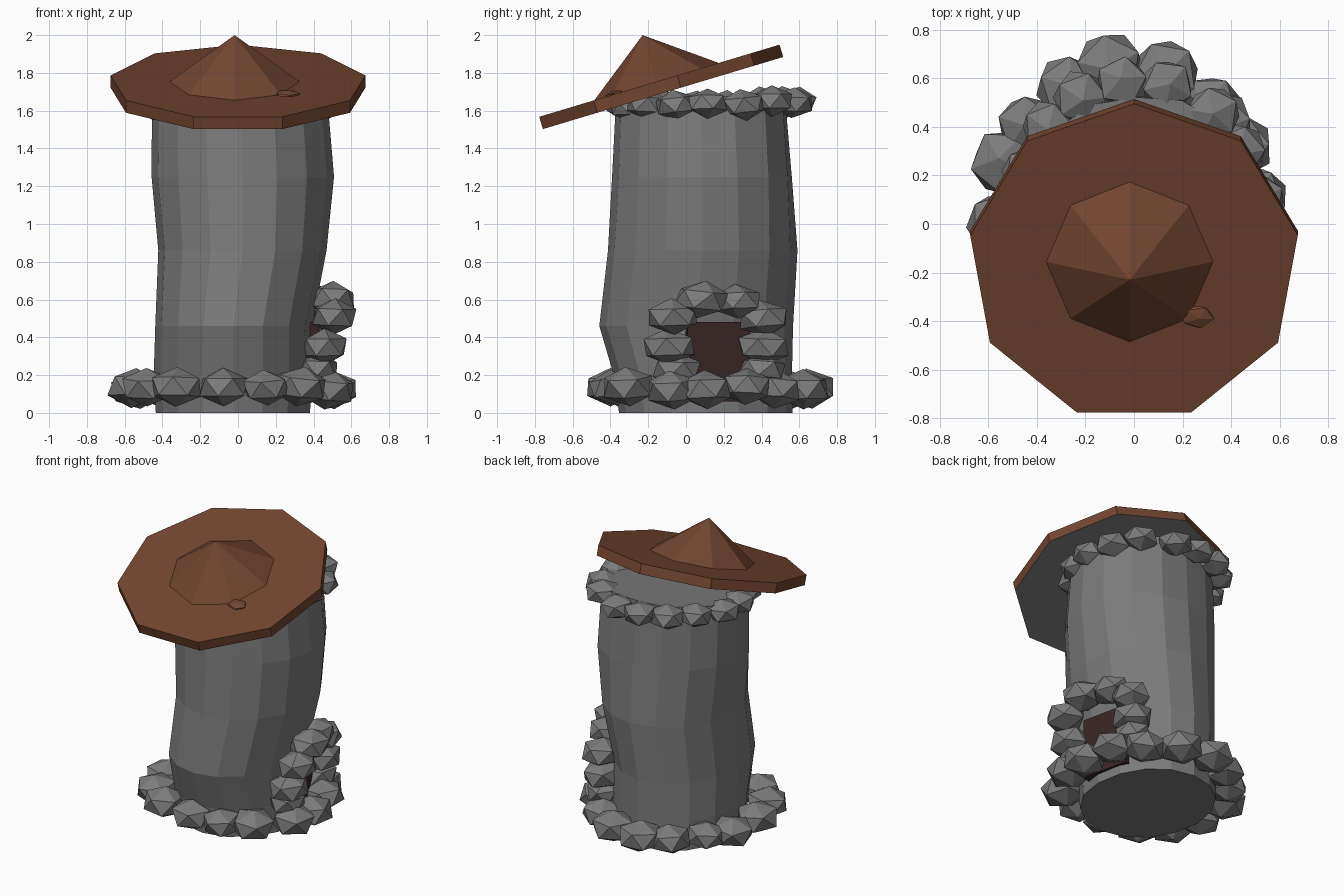
import bpy, bmesh, math, random
from mathutils import Matrix, Vector

if "Cube" in bpy.data.objects:
    bpy.data.objects.remove(bpy.data.objects["Cube"])

random.seed(4)

def material(name, rgb):
    m = bpy.data.materials.new(name)
    m.diffuse_color = (*rgb, 1)
    m.use_nodes = True
    m.node_tree.nodes["Principled BSDF"].inputs["Base Color"].default_value = m.diffuse_color
    return m

grey = material("stone_grey", (0.2, 0.2, 0.2))
brown = material("roof_brown", (0.17, 0.06, 0.03))
dark = material("door_brown", (0.04, 0.02, 0.018))

def finish(name, bm, *mats):
    bmesh.ops.recalc_face_normals(bm, faces=bm.faces)
    me = bpy.data.meshes.new(name)
    bm.to_mesh(me)
    bm.free()
    ob = bpy.data.objects.new(name, me)
    bpy.context.collection.objects.link(ob)
    for m in mats:
        me.materials.append(m)
    return ob

def stone(bm, pos, size):
    # squashed icosahedron, randomly turned and scaled
    s = random.uniform(0.93, 1.07)
    mat = (Matrix.Translation(pos)
           @ Matrix.Diagonal((size[0] * s, size[1] * s, size[2] * s, 1))
           @ Matrix.Rotation(random.uniform(0, 6.28), 4, 'Z')
           @ Matrix.Rotation(random.uniform(-0.2, 0.2), 4, 'X'))
    bmesh.ops.create_icosphere(bm, subdivisions=1, radius=1, matrix=mat)

def stone_ring(name, n, centre, radius, size, wave=0.0, slope=0.0):
    # wave pulls the rear diagonals in and pushes the front ones out; slope tips the ring
    bm = bmesh.new()
    for i in range(n):
        a = 2 * math.pi * (i + random.uniform(-0.12, 0.12)) / n
        if math.sin(a) >= 0:
            r = radius + wave * math.cos(4 * a)
        else:
            r = radius + wave - 2 * wave * math.sin(2 * a) ** 2 * -1
        y = math.sin(a) * r
        p = Vector((centre[0] + math.cos(a) * r, centre[1] + y,
                    centre[2] + y * slope + random.uniform(-0.01, 0.01)))
        stone(bm, p, size)
    finish(name, bm, grey)

# tower wall: slightly shifted irregular rings (z, centre x, centre y, radius x, radius y)
rings = [(0.0, -0.025, 0.105, 0.41, 0.465), (0.2, -0.025, 0.09, 0.42, 0.475),
         (0.46, -0.025, 0.05, 0.415, 0.515), (0.86, 0.025, 0.088, 0.45, 0.505),
         (1.25, 0.022, 0.085, 0.485, 0.475), (1.66, 0.01, 0.075, 0.47, 0.45)]
SIDES = 16
bm = bmesh.new()
loops = []
for k, (z, cx, cy, rx, ry) in enumerate(rings):
    loop = []
    for i in range(SIDES):
        a = 2 * math.pi * i / SIDES
        j = random.uniform(0.985, 1.005)
        if k >= 4:      # upper wall bulges towards the back right
            j += 0.06 * max(0, math.cos(2 * (a - math.pi / 4))) * (math.cos(a - math.pi / 4) > 0)
        y = cy + ry * j * math.sin(a)
        top = 0.07 * y if k == len(rings) - 1 else 0
        loop.append(bm.verts.new((cx + rx * j * math.cos(a), y, z + top)))
    loops.append(loop)
for lo, hi in zip(loops, loops[1:]):
    for i in range(SIDES):
        j = (i + 1) % SIDES
        bm.faces.new((lo[i], lo[j], hi[j], hi[i]))
bm.faces.new(loops[0][::-1])
bm.faces.new(loops[-1])
finish("tower_wall", bm, grey)

# rubble around the foot and below the roof
stone_ring("foot_stones", 15, (-0.03, 0.13, 0.13), 0.51, (0.14, 0.14, 0.1), wave=0.02)
stone_ring("rim_stones", 15, (0.01, 0.13, 1.635), 0.455, (0.115, 0.115, 0.08), slope=0.03)

# doorway on the right side, turned a little to the back
bm = bmesh.new()
bmesh.ops.create_cube(bm, size=1, matrix=Matrix.Translation((0.275, 0.15, 0.27))
                      @ Matrix.Rotation(math.radians(12), 4, 'Z')
                      @ Matrix.Diagonal((0.24, 0.34, 0.42, 1)))
finish("door", bm, dark)
bm = bmesh.new()
for x, y, z in [(0.42, -0.05, 0.23), (0.46, -0.09, 0.35), (0.51, -0.07, 0.51),
                (0.50, 0.08, 0.60), (0.42, 0.27, 0.59), (0.37, 0.41, 0.50),
                (0.36, 0.41, 0.35), (0.35, 0.40, 0.23)]:
    stone(bm, (x, y, z), (0.125, 0.145, 0.095))
finish("door_stones", bm, grey)

# tilted roof: nine-sided brim with a grey underside, eight-sided peak
tilt = Matrix.Translation((0, -0.151, 1.72)) @ Matrix.Rotation(math.radians(16.7), 4, 'X')
bm = bmesh.new()
bmesh.ops.create_cone(bm, cap_ends=True, segments=9, radius1=0.685, radius2=0.685, depth=0.068)
# one corner points to the back
v = bm.verts[:][0].co
bmesh.ops.rotate(bm, verts=bm.verts, matrix=Matrix.Rotation(math.pi / 2 - math.atan2(v.y, v.x), 3, 'Z'))
for f in bm.faces:
    if f.calc_center_median().z < -0.03:
        f.material_index = 1
bm.transform(tilt)
finish("roof_brim", bm, brown, grey)

bm = bmesh.new()
bmesh.ops.create_cone(bm, cap_ends=True, segments=8, radius1=0.355, radius2=0, depth=0.265,
                      matrix=tilt @ Matrix.Translation((-0.018, 0.005, 0.158)))
finish("roof_peak", bm, brown)

# small lump on the brim
bm = bmesh.new()
stone(bm, (0, 0, 0), (0.07, 0.05, 0.02))
bm.transform(tilt @ Matrix.Translation((0.26, -0.23, 0.034)))
finish("brim_lump", bm, brown)
